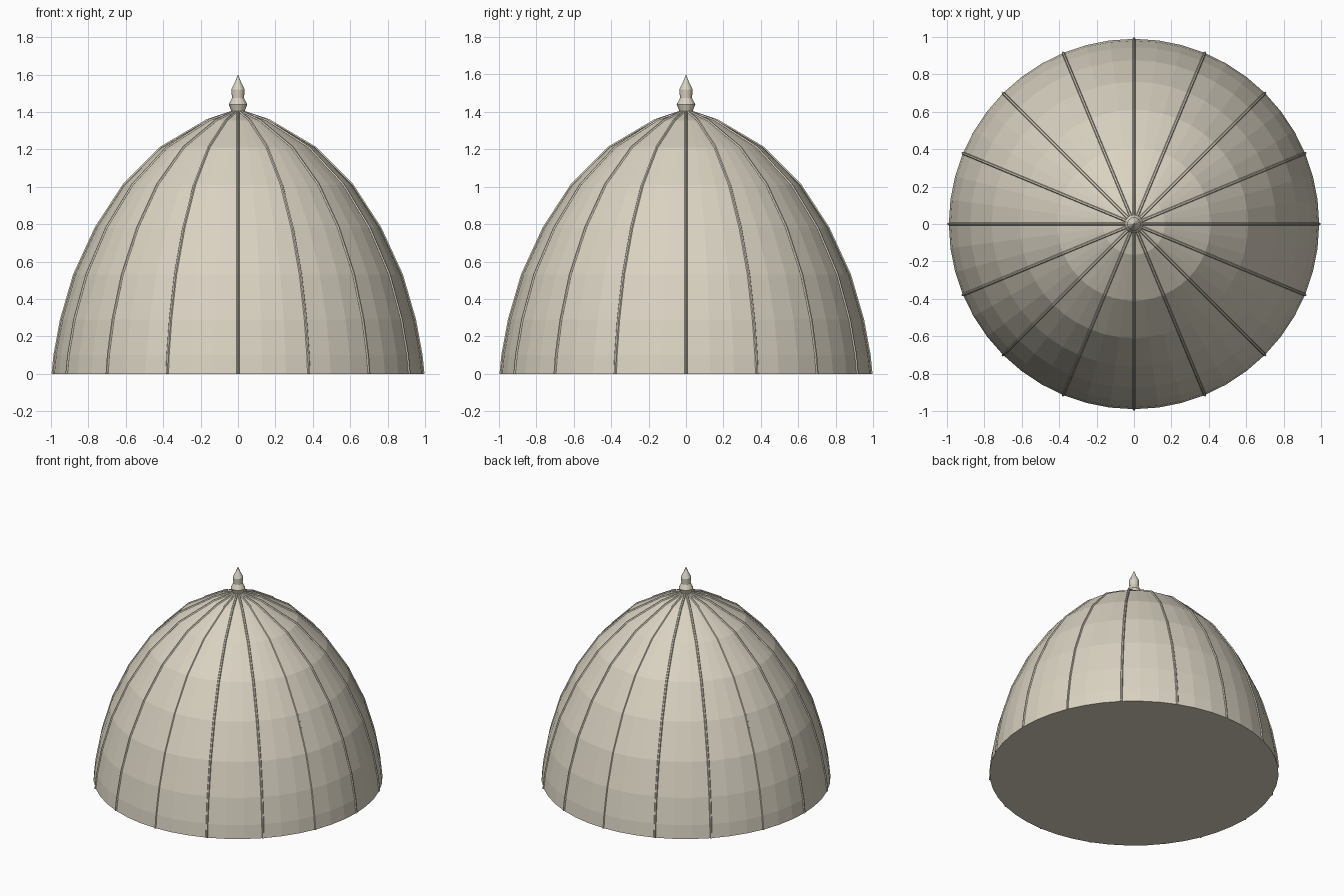
import bpy, bmesh, math

cube = bpy.data.objects.get("Cube")
if cube:
    bpy.data.objects.remove(cube, do_unlink=True)

SEGMENTS, RIBS = 48, 16


def make_material(name, colour):
    mat = bpy.data.materials.new(name)
    mat.use_nodes = True
    mat.diffuse_color = colour
    mat.node_tree.nodes["Principled BSDF"].inputs["Base Color"].default_value = colour
    return mat


stone = make_material("pale stone", (0.70, 0.65, 0.54, 1))


def lathe(name, profile, sides):
    """Revolve (radius, z) points about z and close the ends."""
    bm = bmesh.new()
    rings = []
    for r, z in profile:
        if r == 0:
            rings.append([bm.verts.new((0, 0, z))] * sides)
        else:
            angles = [math.tau * i / sides for i in range(sides)]
            rings.append([bm.verts.new((r * math.cos(a), r * math.sin(a), z)) for a in angles])
    bm.faces.new(rings[0][::-1])
    for low, high in zip(rings, rings[1:]):
        for i in range(sides):
            j = (i + 1) % sides
            corners = [low[i], low[j], high[j], high[i]]
            bm.faces.new(list(dict.fromkeys(corners)))
    mesh = bpy.data.meshes.new(name)
    bm.to_mesh(mesh)
    bm.free()
    mesh.materials.append(stone)
    obj = bpy.data.objects.new(name, mesh)
    bpy.context.collection.objects.link(obj)
    return obj


# Faceted dome with a flat underside
dome_profile = [(0.99, 0), (0.98, 0.1), (0.945, 0.29), (0.875, 0.53), (0.76, 0.78),
                (0.61, 1.01), (0.41, 1.21), (0.165, 1.355), (0, 1.41)]
lathe("dome", dome_profile, SEGMENTS)

# Thin ribs running from the rim to the crown
rib_curve = bpy.data.curves.new("ribs", "CURVE")
rib_curve.dimensions = "3D"
rib_curve.bevel_depth = 0.008
rib_curve.bevel_resolution = 1
rib_curve.use_fill_caps = True
rib_curve.materials.append(stone)
for k in range(RIBS):
    a = math.tau * k / RIBS
    spline = rib_curve.splines.new("POLY")
    spline.use_smooth = False
    spline.points.add(len(dome_profile) - 1)
    for point, (r, z) in zip(spline.points, dome_profile):
        point.co = (r * math.cos(a), r * math.sin(a), z, 1)
ribs = bpy.data.objects.new("ribs", rib_curve)
bpy.context.collection.objects.link(ribs)

# Turned finial on the crown
finial_profile = [(0.036, 1.39), (0.036, 1.405), (0.05, 1.44), (0.032, 1.475),
                  (0.036, 1.52), (0.016, 1.56), (0, 1.6)]
lathe("finial", finial_profile, 16)
